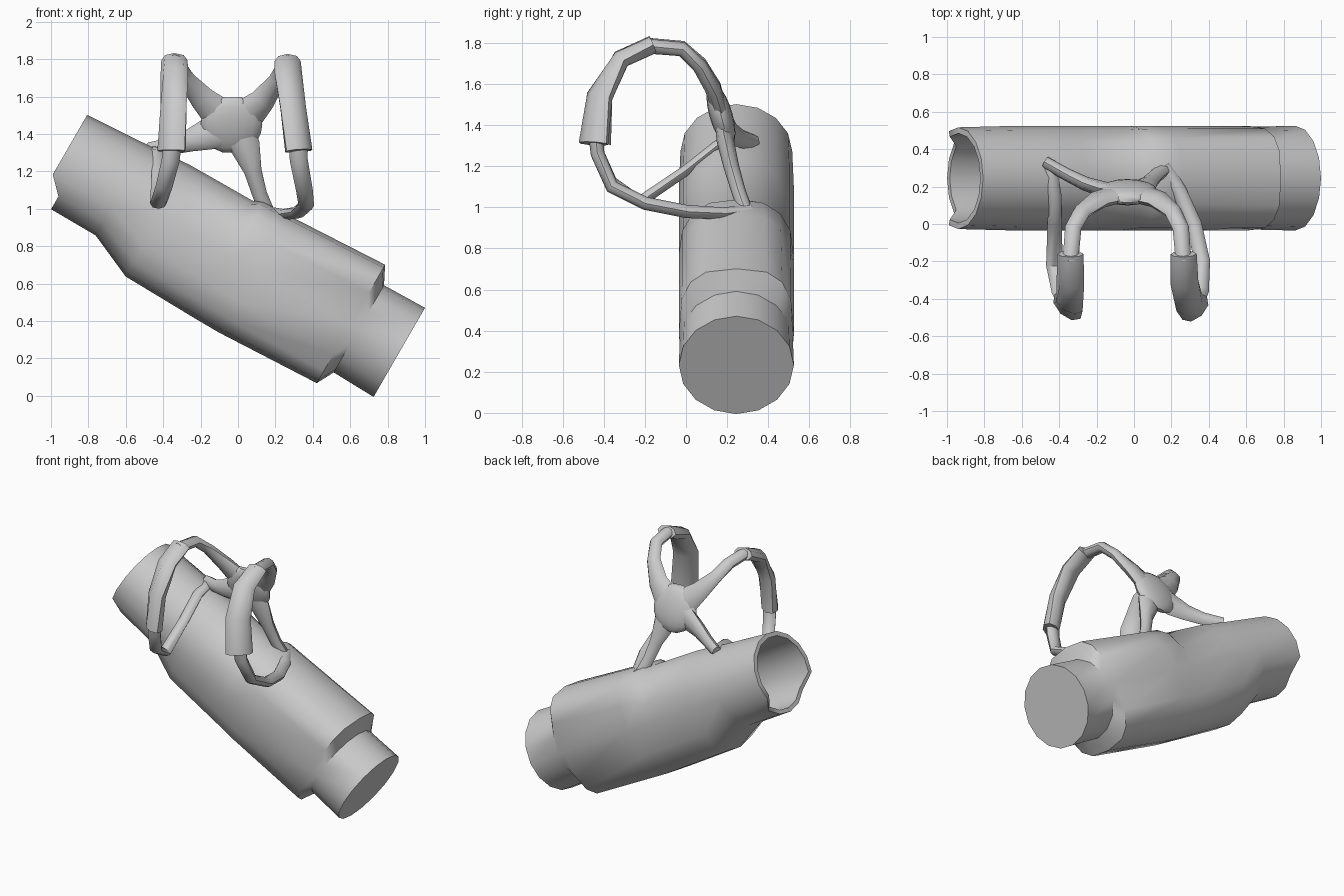
import bpy, bmesh, math
from mathutils import Vector

grey = bpy.data.materials.new("warm_grey")
grey.diffuse_color = (0.6, 0.6, 0.6, 1)


def make_object(name, rings, angle=50):
    """Skin a list of point rings into a closed, smooth-shaded solid."""
    bm = bmesh.new()
    loops = [[bm.verts.new(p) for p in ring] for ring in rings]
    n = len(loops[0])
    for a, b in zip(loops, loops[1:]):
        for i in range(n):
            j = (i + 1) % n
            bm.faces.new((a[i], a[j], b[j], b[i]))
    bm.faces.new(loops[0])
    bm.faces.new(loops[-1])
    bmesh.ops.recalc_face_normals(bm, faces=bm.faces)
    mesh = bpy.data.meshes.new(name)
    bm.to_mesh(mesh)
    bm.free()
    mesh.materials.append(grey)
    obj = bpy.data.objects.new(name, mesh)
    bpy.context.collection.objects.link(obj)
    bpy.ops.object.select_all(action='DESELECT')
    obj.select_set(True)
    bpy.context.view_layer.objects.active = obj
    bpy.ops.object.shade_smooth_by_angle(angle=math.radians(angle))
    return obj


def strap(name, path, sides=8, axis=(1, 0, 0)):
    """Sweep an oval along (x, y, z, half_width, half_thickness, twist)."""
    pts = [Vector(p[:3]) for p in path]
    rings = []
    for i, p in enumerate(path):
        tan = (pts[min(i + 1, len(pts) - 1)] - pts[max(i - 1, 0)]).normalized()
        ref = Vector(axis) + Vector((0, p[5] if len(p) > 5 else 0, 0))
        side = (ref - tan * ref.dot(tan)).normalized()
        nor = tan.cross(side)
        rings.append([pts[i] + side * (p[3] * math.cos(a)) + nor * (p[4] * math.sin(a))
                      for a in (2 * math.pi * k / sides for k in range(sides))])
    return make_object(name, rings)


# Tilted tube: rings along a sloping axis, with separate upper and lower radii
START = Vector((-0.9, 0.245, 1.25))
ALONG = Vector((0.866, 0, -0.5))
UP = Vector((0.5, 0, 0.866))
SIDES = 16


def signed_power(v, e):
    return 0.0 if abs(v) < 1e-6 else math.copysign(abs(v) ** e, v)


def tube_ring(s, half_width, up, down, box_up=1.0, box_down=1.0, rim=False):
    """box values below 1 square off the upper or lower half of the oval."""
    ring = []
    for k in range(SIDES):
        a = 2 * math.pi * k / SIDES
        c, d = math.cos(a), math.sin(a)
        box = box_up if c > 0 else box_down
        t = signed_power(c, box) * (up if c > 0 else down)
        w = signed_power(d, box) * half_width
        # the mouth is cut back along its lower part
        along = (-0.045 if t > -0.11 else 0.04) if rim else s
        ring.append(START + ALONG * along + UP * t + Vector((0, w, 0)))
    return ring


make_object("tube_body", [
    tube_ring(1.7, 0.235, 0.235, 0.235),              # bottom of the bore
    tube_ring(0.15, 0.235, 0.235, 0.235),
    tube_ring(0, 0.24, 0.235, 0.24, rim=True),        # mouth
    tube_ring(0, 0.272, 0.265, 0.268, rim=True),
    tube_ring(0.316, 0.28, 0.288, 0.270),
    tube_ring(0.565, 0.28, 0.308, 0.380, 1, 0.74),    # thicker lower half
    tube_ring(0.95, 0.28, 0.31, 0.388, 1, 0.74),
    tube_ring(1.0, 0.28, 0.333, 0.389, 0.78, 0.74),   # raised upper step
    tube_ring(1.148, 0.28, 0.338, 0.390, 0.75, 0.72),
    tube_ring(1.735, 0.28, 0.368, 0.363, 0.66, 0.68),
    tube_ring(1.785, 0.275, 0.27, 0.268),             # exposed end
    tube_ring(2.035, 0.28, 0.275, 0.275)])

# Shoulder pads
strap("left_shoulder_pad", [
    (-0.34, -0.16, 1.795, 0.07, 0.042), (-0.34, -0.315, 1.725, 0.075, 0.045, -0.25),
    (-0.345, -0.42, 1.54, 0.084, 0.052, -0.7), (-0.355, -0.44, 1.31, 0.096, 0.055, -0.95)])
strap("right_shoulder_pad", [
    (0.265, -0.16, 1.79, 0.07, 0.042), (0.27, -0.315, 1.72, 0.075, 0.045, 0.25),
    (0.295, -0.42, 1.54, 0.082, 0.052, 0.7), (0.325, -0.45, 1.31, 0.09, 0.055, 0.95)])

# Upper straps running from the pads over the shoulders to the back hub
strap("left_upper_strap", [
    (-0.34, -0.2, 1.79, 0.042, 0.036), (-0.325, -0.02, 1.775, 0.044, 0.036),
    (-0.28, 0.065, 1.7, 0.048, 0.036), (-0.19, 0.13, 1.59, 0.07, 0.04),
    (-0.05, 0.17, 1.46, 0.11, 0.035)])
strap("right_upper_strap", [
    (0.265, -0.2, 1.785, 0.042, 0.036), (0.25, -0.02, 1.77, 0.044, 0.036),
    (0.21, 0.065, 1.69, 0.048, 0.036), (0.13, 0.13, 1.58, 0.07, 0.04),
    (0.0, 0.17, 1.46, 0.11, 0.035)])

# Rounded hub between the shoulders
hub_rings = []
for i in range(1, 10):
    a = math.pi * i / 10
    hub_rings.append([
        Vector((-0.035 + 0.165 * math.sin(a) * math.cos(b),
                0.17 + 0.058 * math.sin(a) * math.sin(b) - 0.04 * math.cos(a),
                1.45 + 0.155 * math.cos(a)))
        for b in (2 * math.pi * k / 16 for k in range(16))])
make_object("back_hub", hub_rings)

# Arms from the hub down to the tube
strap("left_hub_arm", [
    (-0.06, 0.172, 1.43, 0.09, 0.035), (-0.16, 0.185, 1.40, 0.085, 0.042),
    (-0.26, 0.215, 1.365, 0.06, 0.038), (-0.36, 0.265, 1.335, 0.046, 0.034),
    (-0.475, 0.33, 1.315, 0.04, 0.032)], axis=(0, 0, 1))
strap("right_hub_arm", [
    (-0.01, 0.175, 1.42, 0.10, 0.035), (0.04, 0.19, 1.33, 0.08, 0.042),
    (0.08, 0.22, 1.2, 0.047, 0.038), (0.115, 0.255, 1.08, 0.04, 0.035),
    (0.155, 0.29, 0.98, 0.042, 0.035)])

# Thin lower straps returning from the pads to the tube
strap("left_lower_strap", [
    (-0.35, -0.44, 1.36, 0.05, 0.036), (-0.36, -0.43, 1.26, 0.048, 0.034),
    (-0.395, -0.365, 1.12, 0.045, 0.033), (-0.425, -0.22, 1.03, 0.045, 0.03),
    (-0.425, 0.0, 1.18, 0.038, 0.026), (-0.425, 0.15, 1.30, 0.038, 0.026),
    (-0.45, 0.30, 1.31, 0.038, 0.026)])
strap("right_lower_strap", [
    (0.32, -0.44, 1.36, 0.05, 0.036), (0.325, -0.43, 1.26, 0.048, 0.034),
    (0.355, -0.36, 1.1, 0.045, 0.033), (0.365, -0.2, 1.02, 0.042, 0.032),
    (0.32, 0.0, 0.98, 0.042, 0.032), (0.24, 0.18, 0.97, 0.04, 0.03),
    (0.16, 0.31, 0.985, 0.038, 0.028)])
